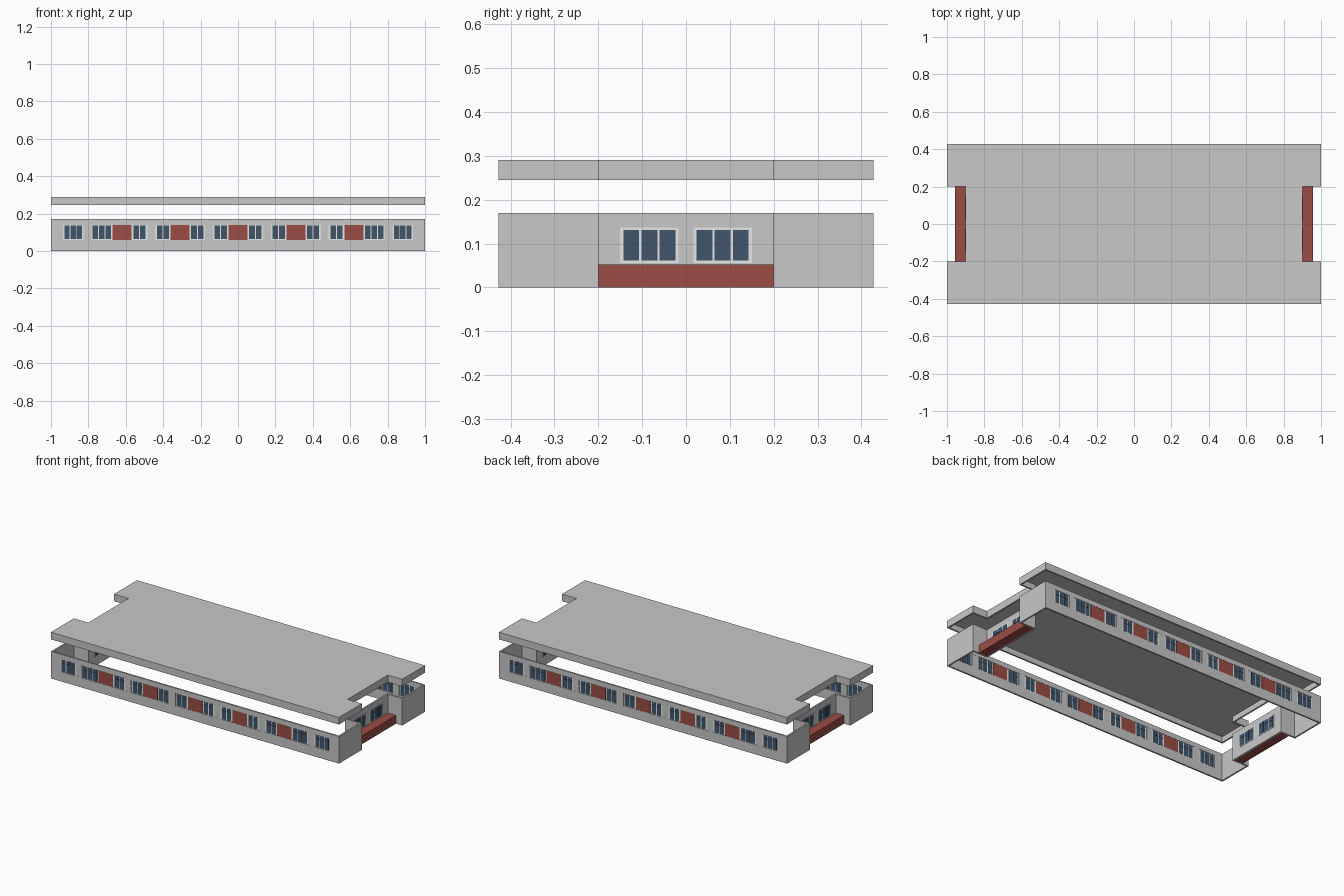
import bpy
import bmesh

cube = bpy.data.objects.get("Cube")
if cube:
    bpy.data.objects.remove(cube, do_unlink=True)


def material(name, rgb):
    m = bpy.data.materials.new(name)
    m.use_nodes = True
    m.diffuse_color = (*rgb, 1)
    m.node_tree.nodes["Principled BSDF"].inputs["Base Color"].default_value = (*rgb, 1)
    return m


GREY = material("concrete grey", (0.58, 0.58, 0.58))
RED = material("brick red", (0.33, 0.075, 0.06))
BLUE = material("glass blue", (0.05, 0.09, 0.15))
WHITE = material("frame white", (0.85, 0.85, 0.85))

HX, HY = 1.0, 0.427        # half length and half depth
NX, NY = 0.9, 0.2          # end notch: wall position and half width
WALL, TOP = 0.17, 0.29     # wall height and roof top
T = 0.01                   # wall thickness
SILL, HEAD = 0.06, 0.14    # window band


def boxes(name, mat, spans):
    """One object made of boxes, each given as (x0, x1, y0, y1, z0, z1)."""
    bm = bmesh.new()
    for x0, x1, y0, y1, z0, z1 in spans:
        x0, x1, y0, y1 = min(x0, x1), max(x0, x1), min(y0, y1), max(y0, y1)
        for v in bmesh.ops.create_cube(bm, size=1)["verts"]:
            v.co.x = x1 if v.co.x > 0 else x0
            v.co.y = y1 if v.co.y > 0 else y0
            v.co.z = z1 if v.co.z > 0 else z0
    return finish(name, mat, bm)


def finish(name, mat, bm):
    bmesh.ops.recalc_face_normals(bm, faces=bm.faces[:])
    me = bpy.data.meshes.new(name)
    bm.to_mesh(me)
    bm.free()
    me.materials.append(mat)
    ob = bpy.data.objects.new(name, me)
    bpy.context.collection.objects.link(ob)
    return ob


def both(spans):
    """Add the mirrored copy of (start, end) intervals."""
    return spans + [(-b, -a) for a, b in spans]


# Roof: notched slab, open underneath, with a thin fascia
quarter = [(HX, NY), (HX, HY)]
half = [(NX, -NY), (HX, -NY), (HX, -HY), (-HX, -HY), (-HX, -NY), (-NX, -NY)]
outline = half + [(-x, -y) for x, y in half]
bm = bmesh.new()
face = bm.faces.new([bm.verts.new((x, y, TOP)) for x, y in reversed(outline)])
face.normal_update()
if face.normal.z < 0:
    face.normal_flip()
rim = bmesh.ops.extrude_edge_only(bm, edges=bm.edges[:])
for v in rim["geom"]:
    if isinstance(v, bmesh.types.BMVert):
        v.co.z = 0.245
bmesh.ops.recalc_face_normals(bm, faces=bm.faces[:])
if max(bm.faces, key=lambda f: f.calc_area()).normal.z < 0:
    bmesh.ops.reverse_faces(bm, faces=bm.faces[:])
me = bpy.data.meshes.new("roof")
bm.to_mesh(me)
bm.free()
me.materials.append(GREY)
roof = bpy.data.objects.new("roof", me)
bpy.context.collection.objects.link(roof)
shell = roof.modifiers.new("thickness", "SOLIDIFY")
shell.thickness = T
shell.offset = -1
shell.use_even_offset = True

# Layout of the long window bands
BAND = 0.935
red_panels = [(-0.05, 0.05)] + both([(0.26, 0.36), (0.57, 0.67)])
pillars = both([(0.134, 0.176), (0.443, 0.485), (0.784, 0.826)])
window_groups = both([(0.055, 0.13, 2), (0.18, 0.255, 2), (0.365, 0.438, 2),
                      (0.49, 0.565, 2), (0.675, 0.782, 3), (0.83, 0.932, 3)]
                     and [(0.055, 0.13), (0.18, 0.255), (0.365, 0.438),
                          (0.49, 0.565), (0.675, 0.782), (0.83, 0.932)])


def panes(a, b, gap=0.005):
    """Split a window into two or three equal panes."""
    n = 3 if b - a > 0.09 else 2
    w = (b - a - gap) / n
    return [(a + gap + i * w, a + (i + 1) * w) for i in range(n)]


for side, s in (("front", -1), ("back", 1)):
    y0, y1 = s * HY, s * (HY - T)
    mid = (y0 + y1) / 2

    def strip(spans, depth, z0=SILL, z1=HEAD):
        return [(a, b, mid - depth, mid + depth, z0, z1) for a, b in spans]

    # Long wall around its window band
    boxes(side + "_wall", GREY,
          [(-HX, HX, y0, y1, 0, SILL), (-HX, HX, y0, y1, HEAD, WALL),
           (-HX, -BAND, y0, y1, SILL, HEAD), (BAND, HX, y0, y1, SILL, HEAD)])
    boxes(side + "_pillars", GREY, strip(pillars, 0.0045))
    boxes(side + "_red_panels", RED, strip(red_panels, 0.004))
    # White frames, with the glass standing slightly proud of them
    boxes(side + "_window_frames", WHITE, strip([(-BAND, BAND)], 0.002))
    glass = [p for a, b in window_groups for p in panes(a, b)]
    boxes(side + "_glass", BLUE, strip(glass, 0.003, SILL + 0.003, HEAD - 0.003))
    boxes(side + "_transoms", BLUE, strip(glass, 0.004, 0.112, 0.118))

for side, s in (("left", 1), ("right", -1)):
    # End walls, notch returns and the recessed wall
    spans = [(s * (NX - T), s * NX, -NY, NY, 0, WALL)]
    for t in (-1, 1):
        spans.append((s * HX, s * (HX - T), t * NY, t * HY, 0, WALL))
        spans.append((s * (NX - T), s * HX, t * NY, t * (NY + T), 0, WALL))
    boxes(side + "_end_walls", GREY, spans)

    # Two framed windows, showing on both faces of the recessed wall
    mid = s * (NX - T / 2)

    def plate(intervals, depth, z0, z1):
        return [(mid - depth, mid + depth, a, b, z0, z1) for a, b in intervals]

    frames = both([(0.017, 0.15)])
    glass = [p for a, b in frames for p in panes(a + 0.002, b - 0.002)]
    boxes(side + "_end_frames", WHITE, plate(frames, 0.007, 0.056, 0.136))
    boxes(side + "_end_glass", BLUE, plate(glass, 0.008, 0.061, 0.131))
    boxes(side + "_end_transoms", BLUE, plate(glass, 0.009, 0.106, 0.113))

    # Low red planter in the notch
    boxes(side + "_planter", RED, [(s * NX, s * 0.957, -NY, NY, 0, 0.052)])
